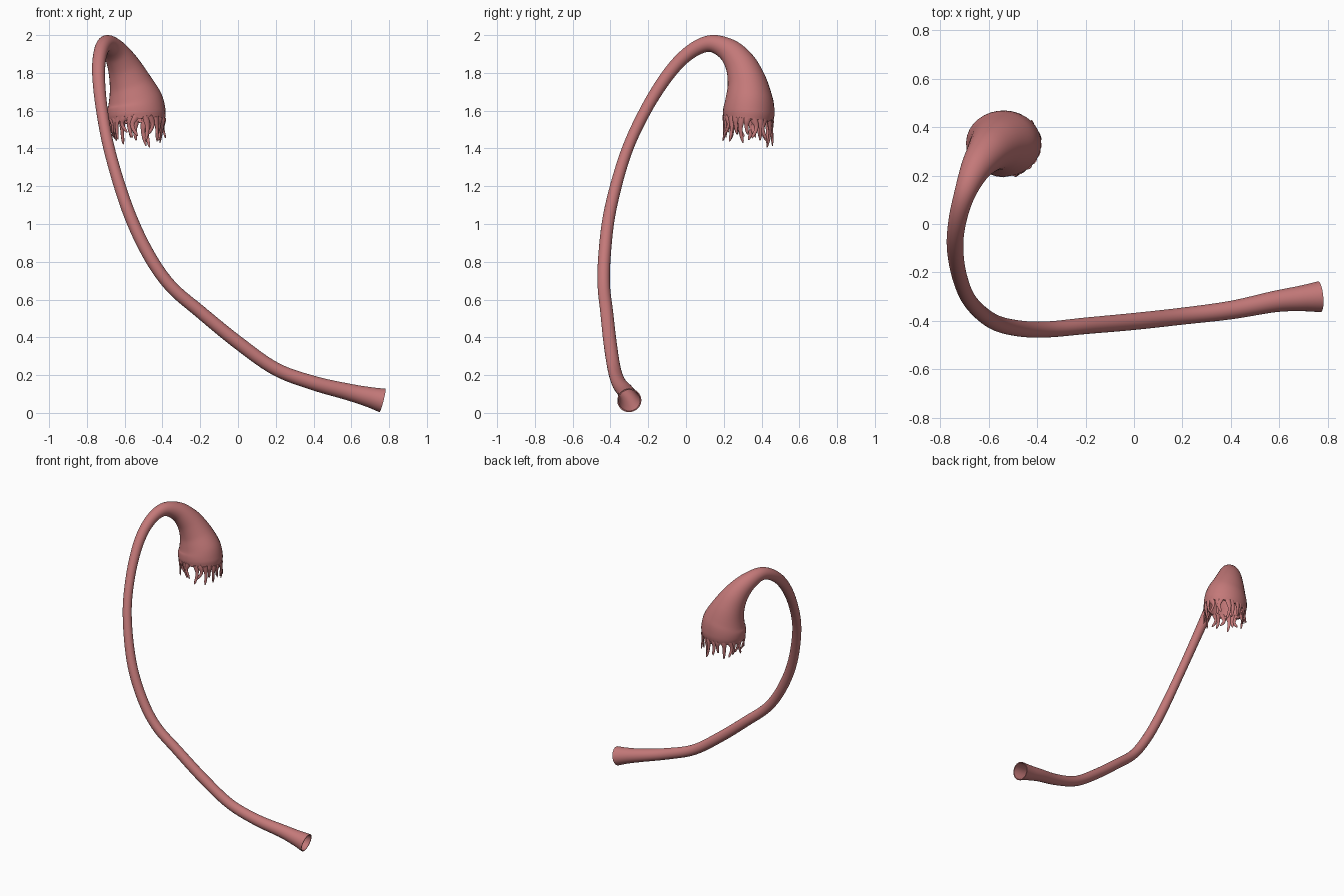
import bpy, bmesh, math, random
from mathutils import Vector

if "Cube" in bpy.data.objects:
    bpy.data.objects.remove(bpy.data.objects["Cube"])

random.seed(4)
mat = bpy.data.materials.new("tissue_pink")
mat.diffuse_color = (0.55, 0.19, 0.19, 1)
mat.use_nodes = True
mat.node_tree.nodes["Principled BSDF"].inputs["Base Color"].default_value = mat.diffuse_color


def smooth_path(pts, n):
    """Catmull-Rom interpolation of tuples of any length."""
    pts = [Vector(p) for p in pts]
    ext = [pts[0] * 2 - pts[1]] + pts + [pts[-1] * 2 - pts[-2]]
    out = []
    for i in range(1, len(ext) - 2):
        a, b, c, d = ext[i - 1:i + 3]
        for k in range(n):
            t = k / n
            out.append(0.5 * (2 * b + (c - a) * t + (2 * a - 5 * b + 4 * c - d) * t * t
                              + (3 * b - a - 3 * c + d) * t ** 3))
    return out + [pts[-1]]


def sweep_rings(path, sides):
    """Circles carried along a path of (x, y, z, radius)."""
    cen = [Vector(p[:3]) for p in path]
    normal, rings = None, []
    for i, c in enumerate(cen):
        tan = (cen[min(i + 1, len(cen) - 1)] - cen[max(i - 1, 0)]).normalized()
        ref = normal or Vector((0.13, 1, 0.21))
        normal = (ref - tan * ref.dot(tan)).normalized()
        side = tan.cross(normal)
        rings.append([c + path[i][3] * (math.cos(a) * normal + math.sin(a) * side)
                      for a in (2 * math.pi * j / sides for j in range(sides))])
    return rings


def skin(bm, rings, loop=False, caps=False):
    vs = [[bm.verts.new(p) for p in r] for r in rings]
    n = len(vs[0])
    pairs = list(zip(vs, vs[1:])) + ([(vs[-1], vs[0])] if loop else [])
    for a, b in pairs:
        for j in range(n):
            bm.faces.new((a[j], a[(j + 1) % n], b[(j + 1) % n], b[j]))
    if caps:
        bm.faces.new(vs[0][::-1])
        bm.faces.new(vs[-1])


def finish(bm, name):
    bmesh.ops.recalc_face_normals(bm, faces=bm.faces)
    me = bpy.data.meshes.new(name)
    bm.to_mesh(me)
    bm.free()
    ob = bpy.data.objects.new(name, me)
    bpy.context.collection.objects.link(ob)
    me.materials.append(mat)
    bpy.ops.object.select_all(action='DESELECT')
    ob.select_set(True)
    bpy.context.view_layer.objects.active = ob
    bpy.ops.object.shade_smooth_by_angle(angle=math.radians(50))
    return ob


# Hollow duct: flared mouth, long curved tube, bulb-shaped funnel
spine = [
    (0.765, -0.300, 0.066, 0.064), (0.69, -0.307, 0.085, 0.053), (0.58, -0.320, 0.112, 0.044),
    (0.40, -0.355, 0.158, 0.038), (0.20, -0.380, 0.232, 0.035), (0.00, -0.402, 0.372, 0.035),
    (-0.20, -0.420, 0.535, 0.034), (-0.36, -0.435, 0.675, 0.033), (-0.48, -0.430, 0.850, 0.033),
    (-0.585, -0.400, 1.080, 0.032), (-0.675, -0.320, 1.370, 0.030), (-0.720, -0.215, 1.600, 0.031),
    (-0.738, -0.095, 1.790, 0.034), (-0.728, 0.015, 1.905, 0.037), (-0.698, 0.125, 1.955, 0.044),
    (-0.655, 0.225, 1.920, 0.062), (-0.610, 0.288, 1.845, 0.084), (-0.572, 0.322, 1.750, 0.112),
    (-0.545, 0.333, 1.655, 0.145), (-0.538, 0.332, 1.590, 0.155), (-0.534, 0.329, 1.545, 0.149)]
path = smooth_path(spine, 7)


def duct_rings(scale):
    rings = sweep_rings([Vector((*p[:3], p[3] * scale)) for p in path], 32)
    for p, r in zip(path, rings):                 # funnel is narrower front to back
        f = 1 - 0.12 * max(0, min(1, (p[3] - 0.07) / 0.07))
        for v in r:
            v.y = p[1] + (v.y - p[1]) * f
    return rings


outer, inner = duct_rings(1.0), duct_rings(0.9)
bm = bmesh.new()
skin(bm, outer + inner[::-1], loop=True)
finish(bm, "duct_and_funnel")

# Fringe of tapering wavy fingers hanging from the funnel rim
rim = Vector(path[-1][:3])
bm = bmesh.new()
count = 24
for i in range(count):
    a = 2 * math.pi * (i + random.uniform(-0.25, 0.25)) / count
    out = Vector((math.cos(a), math.sin(a) * 0.88, 0))
    tang = Vector((-math.sin(a), math.cos(a), 0))
    length = random.uniform(0.06, 0.115)
    if math.cos(a - 1.1) > 0.75:
        length += 0.02
    bend, lean = random.uniform(-0.022, 0.022), random.uniform(-0.012, 0.012)
    root = rim + out * 0.142
    root.z += 0.015 - 0.012 * math.sin(a)
    pts = []
    for t, r in ((0, 0.019), (0.2, 0.017), (0.42, 0.0115), (0.65, 0.010), (0.87, 0.008), (1, 0.003)):
        p = root + tang * bend * math.sin(t * 3.6) + out * lean * t * t * 1.5
        p.z -= t * (length + 0.02)
        pts.append((*p, r))
    rings = sweep_rings(smooth_path(pts, 3), 10)
    for r in rings:                               # flatten towards the wall
        c = sum(r, Vector()) / len(r)
        for v in r:
            d = (v - c).dot(out.normalized())
            v -= out.normalized() * d * 0.4
    skin(bm, rings, caps=True)
finish(bm, "fringe_fingers")
